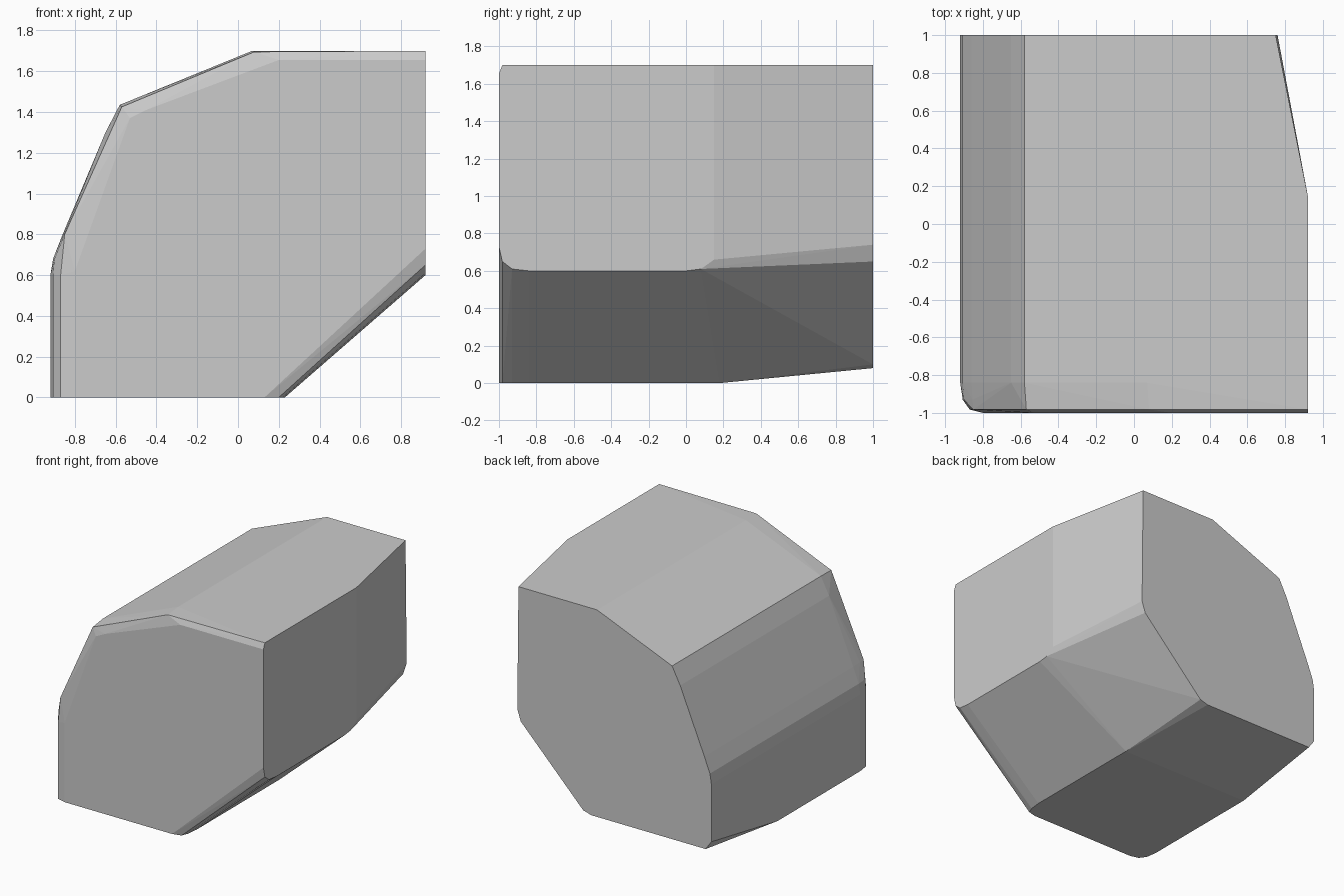
import bpy, bmesh, math

# Cross-sections (x, z) from the front face to the back face
front_face = [(-0.80, 0), (-0.80, 0.62), (-0.53, 1.37), (-0.45, 1.41), (0.20, 1.655),
              (0.92, 1.655), (0.92, 0.73), (0.13, 0)]
front_rim = [(-0.87, 0), (-0.87, 0.60), (-0.85, 0.80), (-0.57, 1.425), (0.08, 1.695),
             (0.92, 1.70), (0.92, 0.65), (0.20, 0)]
shoulder = [(-0.907, 0), (-0.907, 0.60), (-0.90, 0.68), (-0.855, 0.80), (0.92, 0.61), (0.22, 0)]
body = [(-0.92, 0), (-0.92, 0.60), (-0.907, 0.68), (-0.86, 0.80), (-0.65, 1.30),
        (-0.58, 1.435), (0.07, 1.70), (0.92, 0.60), (0.23, 0)]
back_face = [(0.75, 1.70), (0.07, 1.70), (-0.58, 1.435), (-0.65, 1.30), (-0.86, 0.80),
             (-0.907, 0.68), (-0.92, 0.60), (-0.92, 0.15), (-0.87, 0.08), (0.12, 0.08),
             (0.19, 0.10), (0.73, 0.65), (0.76, 0.74)]

sections = [(-1.0, front_face), (-0.982, front_rim), (-0.93, shoulder),
            (-0.84, body), (1.0, back_face)]
points = [(x, y, z) for y, section in sections for x, z in section]

# Where the rear right side and rear underside start to taper
points += [(0.92, 0.15, 1.70), (0.92, 0.15, 0.66), (0.92, 0.08, 0.61), (0.92, 0.0, 0.60),
           (0.23, 0.18, 0), (-0.92, 0.18, 0)]

# Faceted block wrapped around the sections
bm = bmesh.new()
for p in points:
    bm.verts.new(p)
hull = bmesh.ops.convex_hull(bm, input=bm.verts[:])
unused = {v for v in hull["geom_interior"] + hull["geom_unused"] if isinstance(v, bmesh.types.BMVert)}
bmesh.ops.delete(bm, geom=list(unused), context='VERTS')
bmesh.ops.dissolve_limit(bm, angle_limit=math.radians(0.5), verts=bm.verts[:], edges=bm.edges[:])
bmesh.ops.recalc_face_normals(bm, faces=bm.faces[:])

mesh = bpy.data.meshes.new("faceted_block")
bm.to_mesh(mesh)
bm.free()
block = bpy.data.objects.new("faceted_block", mesh)
bpy.context.collection.objects.link(block)
